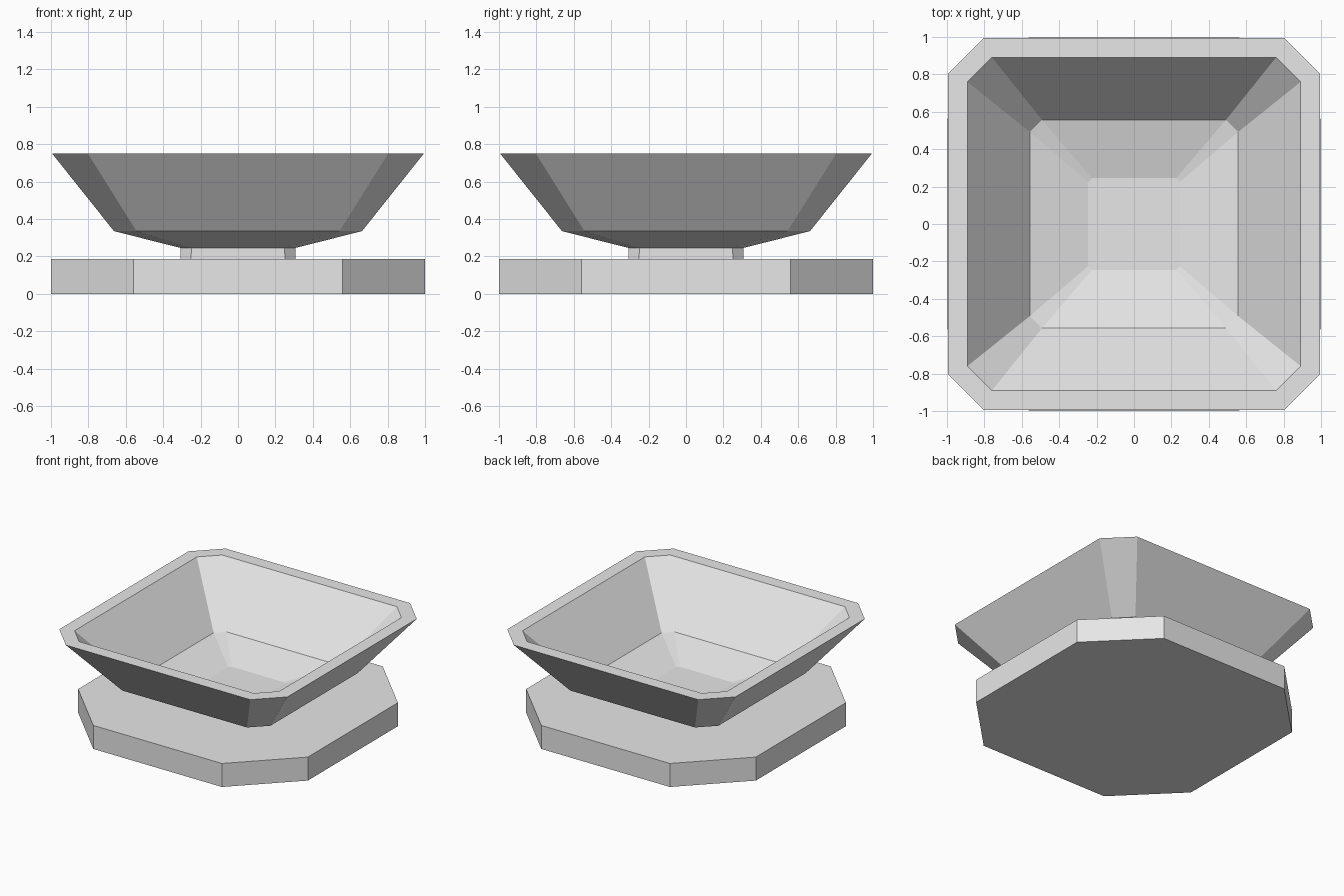
import bpy
import bmesh

cube = bpy.data.objects.get("Cube")
if cube:
    bpy.data.objects.remove(cube, do_unlink=True)


def make_material(name, colour):
    mat = bpy.data.materials.new(name)
    mat.use_nodes = True
    mat.diffuse_color = colour
    mat.node_tree.nodes["Principled BSDF"].inputs["Base Color"].default_value = colour
    return mat


def octagon(half, flat, z):
    """Square outline with cut corners: half is the reach, flat the half length of a side."""
    quarter = [(half, -flat), (half, flat)]
    points = []
    for _ in range(4):
        points += [(x, y, z) for x, y in quarter]
        quarter = [(-y, x) for x, y in quarter]
    return points


def loft(name, rings, material):
    """Closed solid through a stack of octagons, capped at both ends."""
    bm = bmesh.new()
    loops = [[bm.verts.new(p) for p in octagon(*ring)] for ring in rings]
    for low, high in zip(loops, loops[1:]):
        for i in range(8):
            j = (i + 1) % 8
            bm.faces.new((low[i], low[j], high[j], high[i]))
    bm.faces.new(loops[0][::-1])
    bm.faces.new(loops[-1])
    bmesh.ops.recalc_face_normals(bm, faces=bm.faces)
    mesh = bpy.data.meshes.new(name)
    bm.to_mesh(mesh)
    bm.free()
    mesh.materials.append(material)
    obj = bpy.data.objects.new(name, mesh)
    bpy.context.collection.objects.link(obj)
    return obj


stone = make_material("light_grey", (0.8, 0.8, 0.8, 1))

# Flat plinth and short neck
loft("base", [(1.0, 0.56, 0), (1.0, 0.56, 0.185)], stone)
loft("neck", [(0.307, 0.253, 0.185), (0.307, 0.247, 0.245)], stone)

# Bowl: up the outside, over the rim, down the inside to the floor
loft("bowl", [
    (0.307, 0.247, 0.245),
    (0.663, 0.543, 0.335),
    (0.994, 0.803, 0.75),
    (0.891, 0.76, 0.75),
    (0.557, 0.492, 0.345),
    (0.245, 0.225, 0.26),
], stone)
